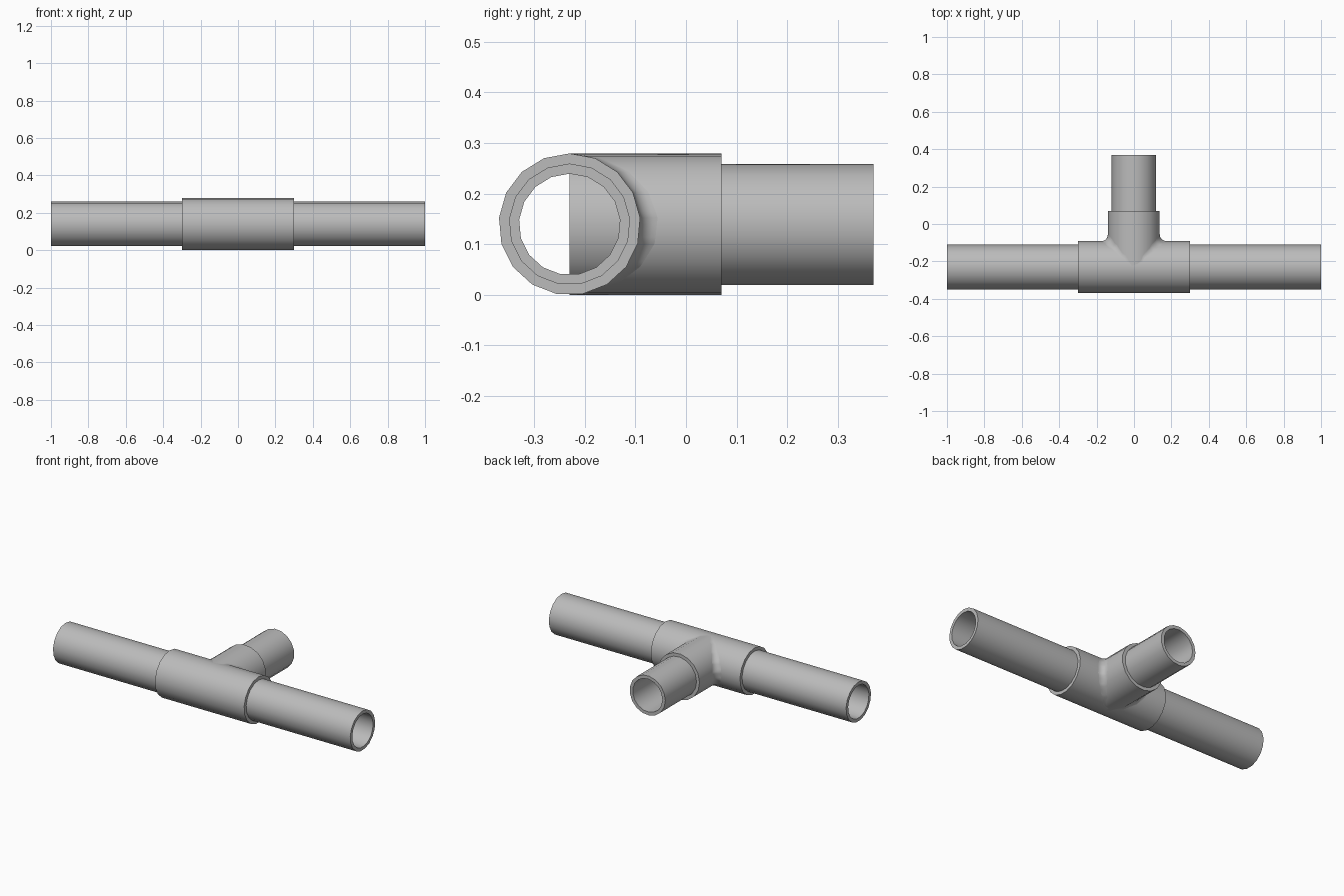
import bpy, bmesh
from math import sin, cos, pi

if "Cube" in bpy.data.objects:
    bpy.data.objects.remove(bpy.data.objects["Cube"], do_unlink=True)

SIDES = 17
AXIS_Y, AXIS_Z = -0.23, 0.1394      # centre line of the run
R_IN, R_PIPE, R_BODY = 0.10, 0.12, 0.14

grey = bpy.data.materials.new("pipe grey")
grey.use_nodes = True
colour = (0.5, 0.5, 0.5, 1)
grey.diffuse_color = colour
grey.node_tree.nodes["Principled BSDF"].inputs["Base Color"].default_value = colour


def ring(radius, start):
    """Polygon points (across, up) around a centre line."""
    angles = [start + 2 * pi * i / SIDES for i in range(SIDES)]
    return [(radius * cos(a), radius * sin(a)) for a in angles]


def on_run(along, p):
    return (along, AXIS_Y + p[0], AXIS_Z + p[1])


def on_branch(along, p):
    return (p[0], along, AXIS_Z + p[1])


def finish(name, bm):
    mesh = bpy.data.meshes.new(name)
    bm.to_mesh(mesh)
    bm.free()
    mesh.materials.append(grey)
    obj = bpy.data.objects.new(name, mesh)
    bpy.context.collection.objects.link(obj)
    bpy.ops.object.select_all(action="DESELECT")
    obj.select_set(True)
    bpy.context.view_layer.objects.active = obj
    bpy.ops.object.shade_smooth_by_angle(angle=pi / 6)
    return obj


def tube(name, place, turn, r_out, r_in, start, end):
    """Hollow tube with flat ring ends."""
    bm = bmesh.new()
    corners = [(r_out, start), (r_out, end), (r_in, end), (r_in, start)]
    loops = [[bm.verts.new(place(t, p)) for p in ring(r, turn)] for r, t in corners]
    for k in range(4):
        a, b = loops[k], loops[(k + 1) % 4]
        for i in range(SIDES):
            j = (i + 1) % SIDES
            bm.faces.new((a[i], a[j], b[j], b[i]))
    bmesh.ops.recalc_face_normals(bm, faces=bm.faces)
    return finish(name, bm)


def reach(points, side, z):
    """How far the polygon extends to one side at height z."""
    best = 0
    for i, (x0, z0) in enumerate(points):
        x1, z1 = points[(i + 1) % SIDES]
        if z0 != z1 and min(z0, z1) <= z <= max(z0, z1):
            best = max(best, side * (x0 + (x1 - x0) * (z - z0) / (z1 - z0)))
    return best


RUN_TURN, BRANCH_TURN = pi / 2, pi

# Pipes and the thicker tee body around them
tube("run_pipe", on_run, RUN_TURN, R_PIPE, R_IN, -1, 1)
tube("branch_pipe", on_branch, BRANCH_TURN, R_PIPE, R_IN, AXIS_Y, 0.37)
tube("tee_run_body", on_run, RUN_TURN, R_BODY, R_PIPE, -0.3, 0.3)
tube("tee_branch_body", on_branch, BRANCH_TURN, R_BODY, R_PIPE, AXIS_Y, 0.07)

# Rounded fillets in the two inner corners of the tee
run_ring, branch_ring = ring(R_BODY, RUN_TURN), ring(R_BODY, BRANCH_TURN)
low = max(min(p[1] for p in r) for r in (run_ring, branch_ring))
high = min(max(p[1] for p in r) for r in (run_ring, branch_ring))
heights = sorted({round(p[1], 5) for p in run_ring + branch_ring
                  if low + 0.0005 < p[1] < high - 0.0005} | {low + 0.0002, high - 0.0002})
STEPS = 6
for name, side in (("left_fillet", 1), ("right_fillet", -1)):
    bm = bmesh.new()
    rows = []
    for z in heights:
        wx, wy = reach(branch_ring, side, z), reach(run_ring, 1, z)
        r = 0.25 * min(wx, wy)
        row = []
        for k in range(STEPS + 1):
            a = pi + pi / 2 * k / STEPS
            x, y = wx + r + r * cos(a), wy + r + r * sin(a)
            row.append(bm.verts.new((side * x, AXIS_Y + y, AXIS_Z + z)))
        rows.append(row)
    for a, b in zip(rows, rows[1:]):
        for k in range(STEPS):
            bm.faces.new((a[k], a[k + 1], b[k + 1], b[k]))
    bm.normal_update()
    for f in bm.faces:
        if f.normal.x * side + f.normal.y < 0:
            f.normal_flip()
    finish(name, bm)
